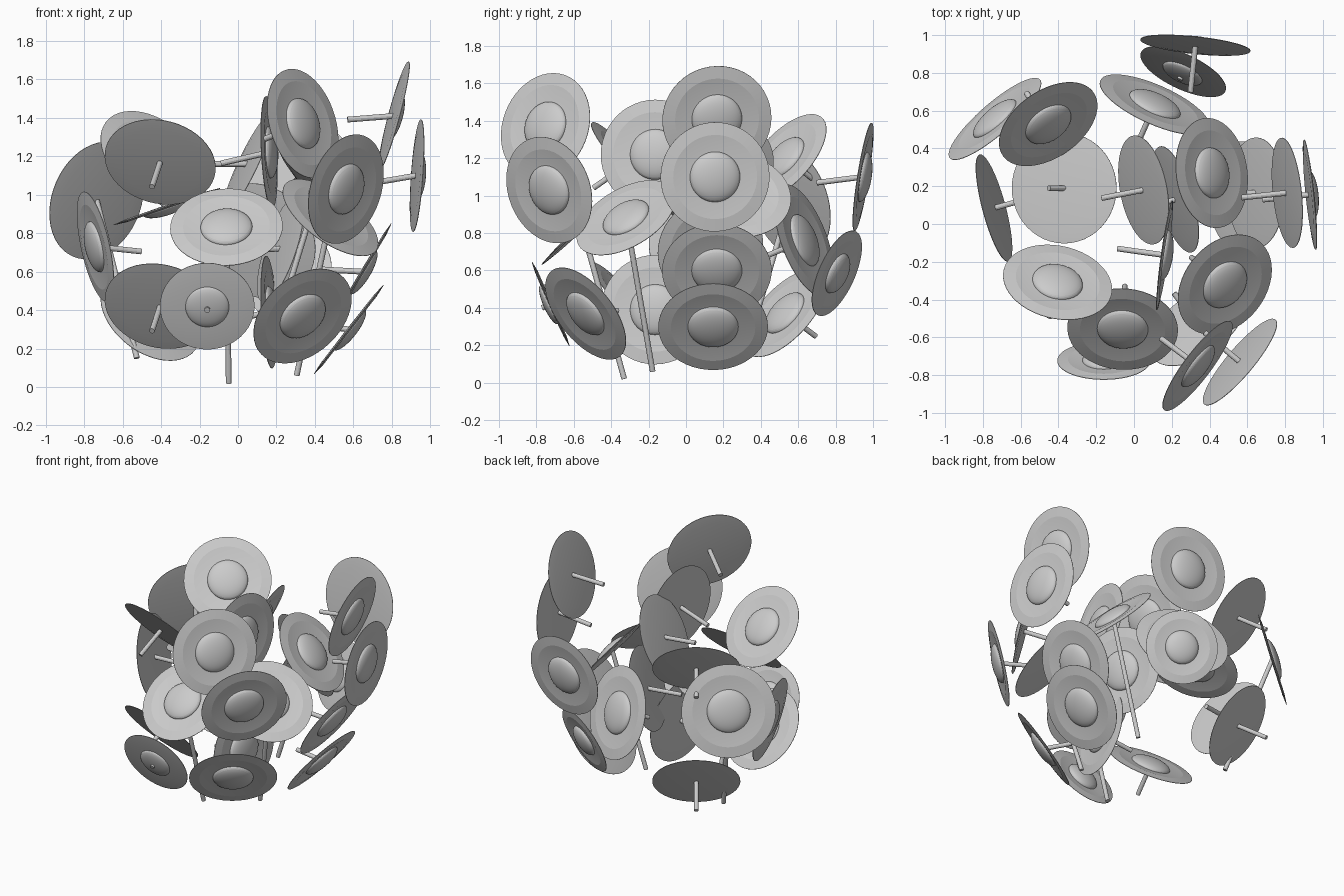
import bpy, bmesh, math
from mathutils import Vector, Matrix

if "Cube" in bpy.data.objects:
    bpy.data.objects.remove(bpy.data.objects["Cube"])

RADIUS, STEM_RADIUS = .293, .015

# Each bloom: x, y, heading and pitch in degrees, then one or two tier heights
BLOOMS = {
    "front_upper": (.335, -.75, -37, 14, 1.37),
    "front_middle": (.56, -.73, -40, -14, 1.03),
    "front_low": (.335, -.535, -54, -33, .37),
    "front_centre_tall": (-.06, -.555, -93, 47, .83),
    "front_small": (-.16, -.725, 90, 24, .42),
    "right_tilted_tall": (.48, -.32, -39, 47, .88),
    "right_low": (.575, .145, 0, -38, .3),
    "right_second": (.645, .165, 0, -31, .6),
    "right_third": (.93, .155, 6, -4, 1.1),
    "right_top": (.81, .165, 6, -15, 1.41),
    "right_inner_tall": (.41, .27, 8, 40, 1.0),
    "inner_upper": (.05, .18, 11, -25, 1.16),
    "inner_lower": (.22, .13, 17, -18, .72),
    "inner_front": (.16, -.165, -8, 3, .39, 1.22),
    "left": (-.405, -.31, 77, 41, .42, 1.17),
    "left_side": (-.74, .085, -165, -12, .73),
    "left_inner": (-.37, .19, 0, -71, .94),
    "back_left_large_tall": (-.735, .555, 131, 15, .97),
    "back_left": (-.455, .53, -55, 37, .37, 1.2),
    "back_large": (.11, .63, 66, 19, .76),
    "back_upper": (.325, .945, 84, -9, 1.1),
    "back_small": (.26, .805, 65, -22, .585),
}


def add_object(name, bm, matrix):
    mesh = bpy.data.meshes.new(name)
    bmesh.ops.recalc_face_normals(bm, faces=bm.faces[:])
    bm.to_mesh(mesh)
    bm.free()
    ob = bpy.data.objects.new(name, mesh)
    bpy.context.collection.objects.link(ob)
    ob.matrix_world = matrix
    bpy.ops.object.select_all(action='DESELECT')
    ob.select_set(True)
    bpy.context.view_layer.objects.active = ob
    bpy.ops.object.shade_smooth_by_angle(angle=math.radians(8))


def frame(pos, direction):
    rot = Vector((0, 0, 1)).rotation_difference(direction).to_matrix().to_4x4()
    return Matrix.Translation(pos) @ rot


def button(r, z, height):
    # Quarter-ellipse outline of a round button, rim to tip
    angles = [math.pi / 2 * i / 12 for i in range(13)]
    return [(.46 * r * math.cos(a), z + height * math.sin(a)) for a in angles]


def dish_profile(r, two_sided):
    # Thin dish with bevelled rim and a rounded button, on both sides if wanted
    back = button(r, -.008, -.03)[::-1] if two_sided else [(0, -.008)]
    return back + [(.77 * r, -.006), (r, 0), (r, .003), (.77 * r, .010), (.5 * r, .002)] + button(r, .002, .044)


def add_dish(name, centre, normal, r):
    # Lathe the profile round the facing direction
    bm = bmesh.new()
    verts = [bm.verts.new((x, 0, z)) for x, z in dish_profile(r, "small" in name)]
    edges = [bm.edges.new(p) for p in zip(verts, verts[1:])]
    bmesh.ops.spin(bm, geom=verts + edges, axis=(0, 0, 1), cent=(0, 0, 0),
                   angle=math.tau, steps=48)
    bmesh.ops.remove_doubles(bm, verts=bm.verts[:], dist=1e-5)
    add_object(name, bm, frame(centre, normal))


def add_stem(name, top, end):
    d = top - end
    bm = bmesh.new()
    bmesh.ops.create_cone(bm, cap_ends=True, segments=12, radius1=STEM_RADIUS,
                          radius2=STEM_RADIUS, depth=d.length)
    add_object(name, bm, frame((top + end) / 2, d.normalized()))


for name, (x, y, heading, pitch, *tiers) in BLOOMS.items():
    h, p = math.radians(heading), math.radians(pitch)
    flat = Vector((math.cos(h), math.sin(h), 0)) * math.cos(p)
    normal = flat + Vector((0, 0, math.sin(p)))
    r = RADIUS * (1.08 if "large" in name else .84 if "small" in name else 1)
    for tier, z in enumerate(tiers):
        part = name + ("_upper" if tier else "")
        centre = Vector((x, y, z))
        add_dish(part + "_bloom", centre, normal, r)
        # Tall blooms reach the floor, small ones have only a stub
        if "tall" in name:
            end = centre - flat * .33
            end.z = max(z - .82, .02)
        elif "small" in name:
            end = centre - normal * .05
        else:
            end = centre - normal * .12 - flat * .13 - Vector((0, 0, .05))
        add_stem(part + "_stem", centre, end)
